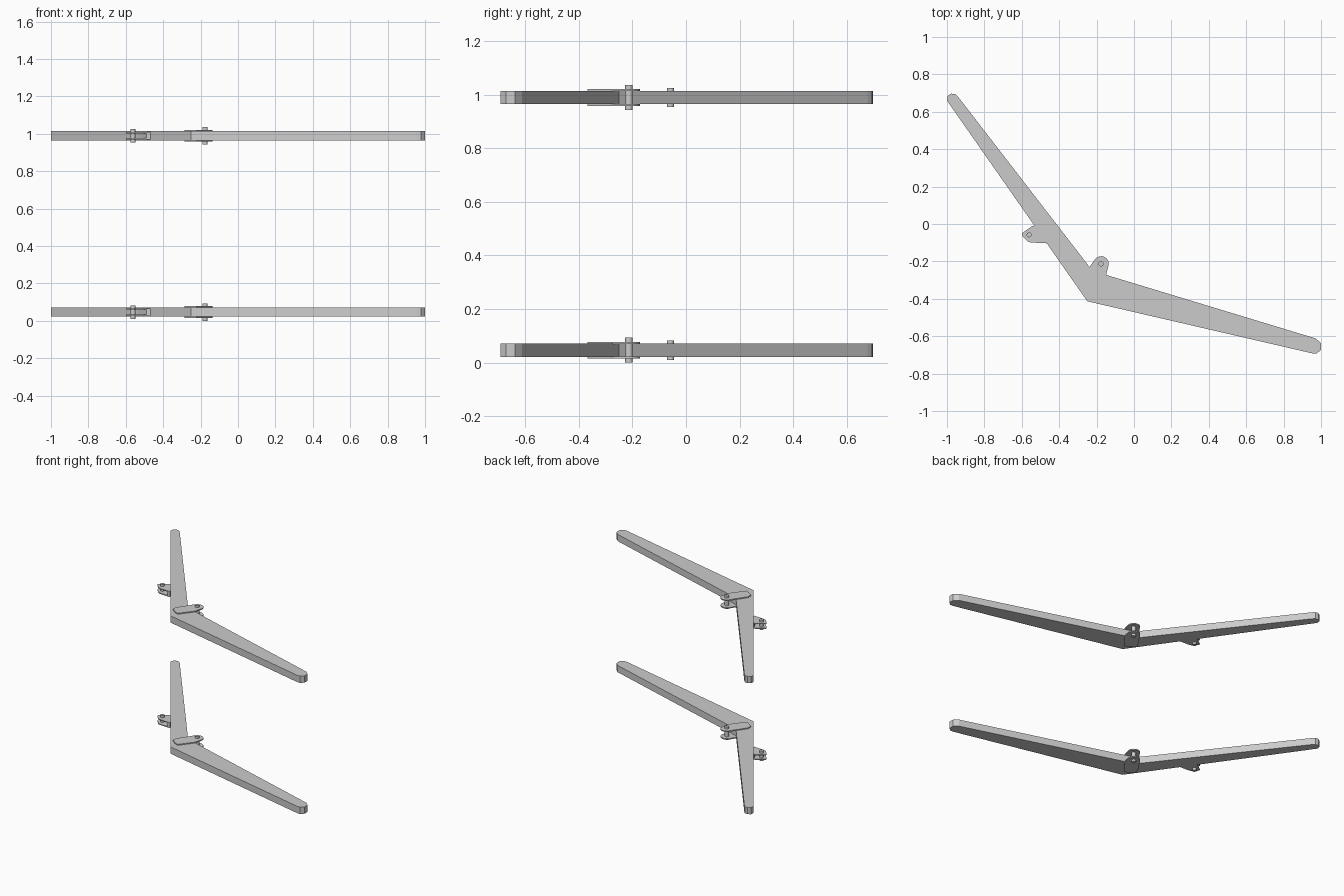
import bpy, bmesh, math

if "Cube" in bpy.data.objects:
    bpy.data.objects.remove(bpy.data.objects["Cube"])

ARM_HALF = 0.0245          # half thickness of the arm
LEVELS = {"lower": 0.0465, "upper": 0.9895}


def prism(name, pts, z0, z1):
    """Extrude a flat outline (x, y) from z0 up to z1."""
    bm = bmesh.new()
    face = bm.faces.new([bm.verts.new((x, y, z0)) for x, y in pts])
    top = bmesh.ops.extrude_face_region(bm, geom=[face])
    verts = [v for v in top["geom"] if isinstance(v, bmesh.types.BMVert)]
    bmesh.ops.translate(bm, vec=(0, 0, z1 - z0), verts=verts)
    bmesh.ops.recalc_face_normals(bm, faces=bm.faces)
    mesh = bpy.data.meshes.new(name)
    bm.to_mesh(mesh)
    bm.free()
    obj = bpy.data.objects.new(name, mesh)
    bpy.context.collection.objects.link(obj)
    return obj


def arc(cx, cy, r, a0, a1, n):
    """Points along an arc, angles in degrees."""
    return [(cx + r * math.cos(math.radians(a0 + (a1 - a0) * i / n)),
             cy + r * math.sin(math.radians(a0 + (a1 - a0) * i / n)))
            for i in range(n + 1)]


def pin(name, x, y, z, r, half):
    bpy.ops.mesh.primitive_cylinder_add(vertices=16, radius=r, depth=2 * half,
                                        location=(x, y, z))
    obj = bpy.context.object
    obj.name = name
    bpy.ops.object.shade_smooth_by_angle(angle=math.radians(30))


# Bent arm: left tip, outer corner, right tip, inner corner
arm = [(-0.938, 0.677), (-0.955, 0.694), (-0.978, 0.697), (-0.997, 0.684),
       (-1.0, 0.660), (-0.25, -0.413), (0.955, -0.692), (0.978, -0.692),
       (1.0, -0.672), (1.0, -0.638), (0.972, -0.612), (-0.222, -0.250)]

# Pivot ear: rounded lobe around the pin, tapering back onto the arm
PIVOT = (-0.176, -0.213)
ear = arc(*PIVOT, 0.041, -15, 150, 10) + [
    (-0.285, -0.300), (-0.285, -0.330), (-0.250, -0.358),
    (-0.222, -0.368), (-0.150, -0.275)]

# Clevis on the outer side of the left half
CLEVIS = (-0.561, -0.058)
lug = [(-0.525, -0.008), (-0.543, -0.010), (-0.600, -0.050), (-0.600, -0.060),
       (-0.568, -0.094), (-0.550, -0.099), (-0.468, -0.103)]
lug_base = [(-0.525, -0.008), (-0.535, -0.010), (-0.490, -0.102), (-0.468, -0.103)]

for level, z in LEVELS.items():
    prism(f"{level}_arm", arm, z - ARM_HALF, z + ARM_HALF)
    prism(f"{level}_clevis_base", lug_base, z - 0.019, z + 0.019)
    for side, s in (("top", 1), ("bottom", -1)):
        a, b = sorted((z + s * 0.0235, z + s * 0.0315))
        prism(f"{level}_pivot_ear_{side}", ear, a, b)
        a, b = sorted((z + s * 0.013, z + s * 0.020))
        prism(f"{level}_clevis_lug_{side}", lug, a, b)
    pin(f"{level}_pivot_pin", *PIVOT, z, 0.014, 0.0465)
    pin(f"{level}_clevis_pin", *CLEVIS, z, 0.0135, 0.036)
